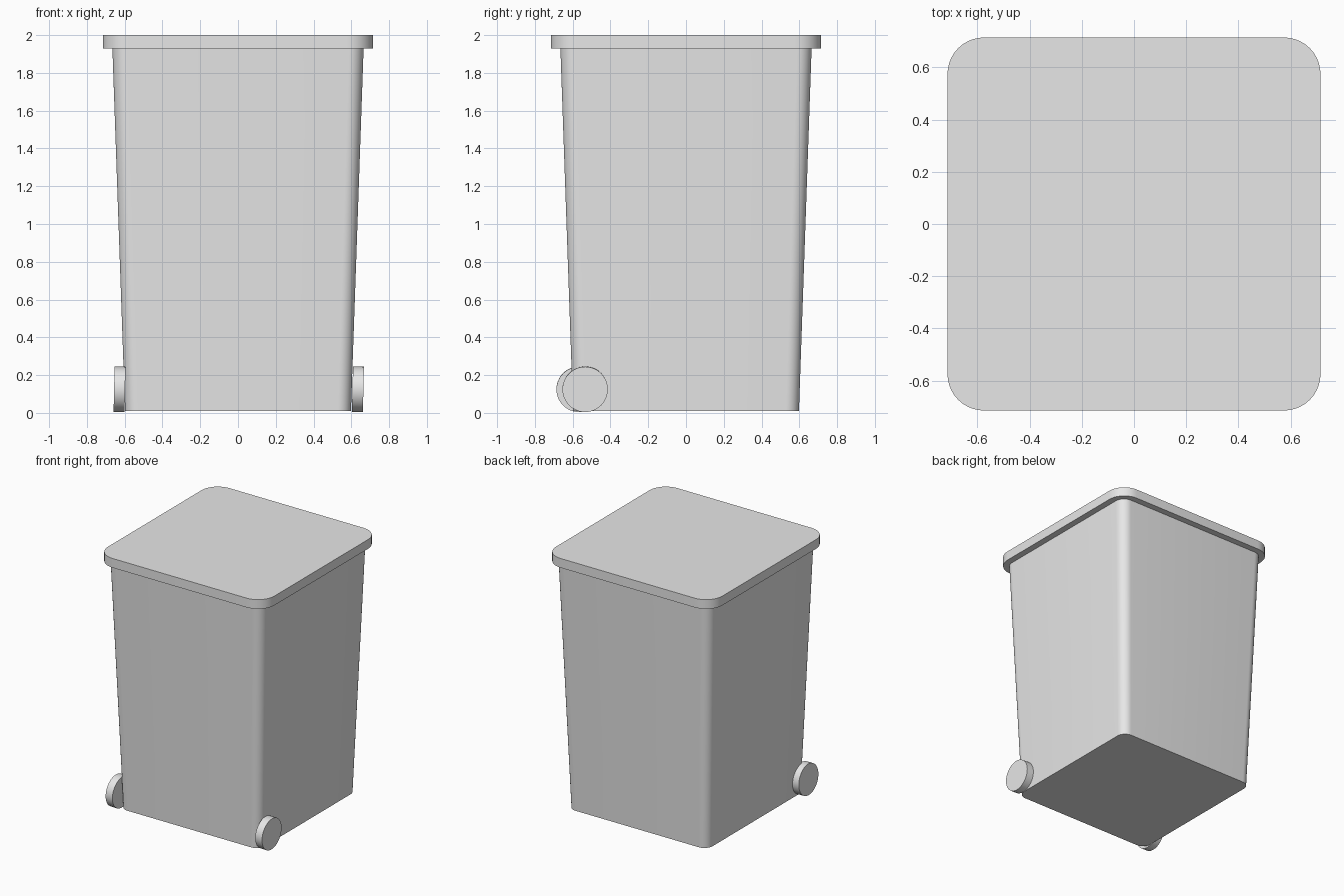
import bpy, bmesh, math

cube = bpy.data.objects.get("Cube")
if cube:
    bpy.data.objects.remove(cube)

grey = bpy.data.materials.new("grey plastic")
grey.use_nodes = True
colour = (0.8, 0.8, 0.8, 1)
grey.diffuse_color = colour
grey.node_tree.nodes["Principled BSDF"].inputs["Base Color"].default_value = colour


def finish(name, bm):
    mesh = bpy.data.meshes.new(name)
    bmesh.ops.recalc_face_normals(bm, faces=bm.faces)
    bm.to_mesh(mesh)
    bm.free()
    mesh.materials.append(grey)
    obj = bpy.data.objects.new(name, mesh)
    bpy.context.collection.objects.link(obj)
    bpy.ops.object.select_all(action='DESELECT')
    obj.select_set(True)
    bpy.context.view_layer.objects.active = obj
    bpy.ops.object.shade_smooth_by_angle(angle=math.radians(35))
    return obj


def rounded_ring(bm, half, radius, z, steps=10):
    """Square outline with rounded corners."""
    ring = []
    for corner in range(4):
        for i in range(steps + 1):
            a = math.pi / 2 * (corner + i / steps)
            middle = math.pi / 2 * (corner + 0.5)
            cx = math.copysign(half - radius, math.cos(middle))
            cy = math.copysign(half - radius, math.sin(middle))
            ring.append(bm.verts.new((cx + radius * math.cos(a),
                                      cy + radius * math.sin(a), z)))
    return ring


def rounded_box(name, bottom, top):
    """Closed solid between two (half width, corner radius, z) outlines."""
    bm = bmesh.new()
    low, high = rounded_ring(bm, *bottom), rounded_ring(bm, *top)
    for i in range(len(low)):
        j = (i + 1) % len(low)
        bm.faces.new((low[i], low[j], high[j], high[i]))
    bm.faces.new(low[::-1])
    bm.faces.new(high)
    return finish(name, bm)


# Tapered bin and overhanging lid
rounded_box("bin_body", (0.598, 0.07, 0.01), (0.665, 0.078, 1.93))
rounded_box("lid", (0.715, 0.14, 1.928), (0.715, 0.14, 2.0))

# Slightly tilted wheels beside the front corners
for name, x, y in (("left_wheel", 0.635, -0.534), ("right_wheel", -0.627, -0.566)):
    bm = bmesh.new()
    bmesh.ops.create_cone(bm, cap_ends=True, segments=48,
                          radius1=0.12, radius2=0.12, depth=0.058)
    wheel = finish(name, bm)
    wheel.location = (x, y, 0.125)
    wheel.rotation_euler = (0, math.radians(91.3), 0)
